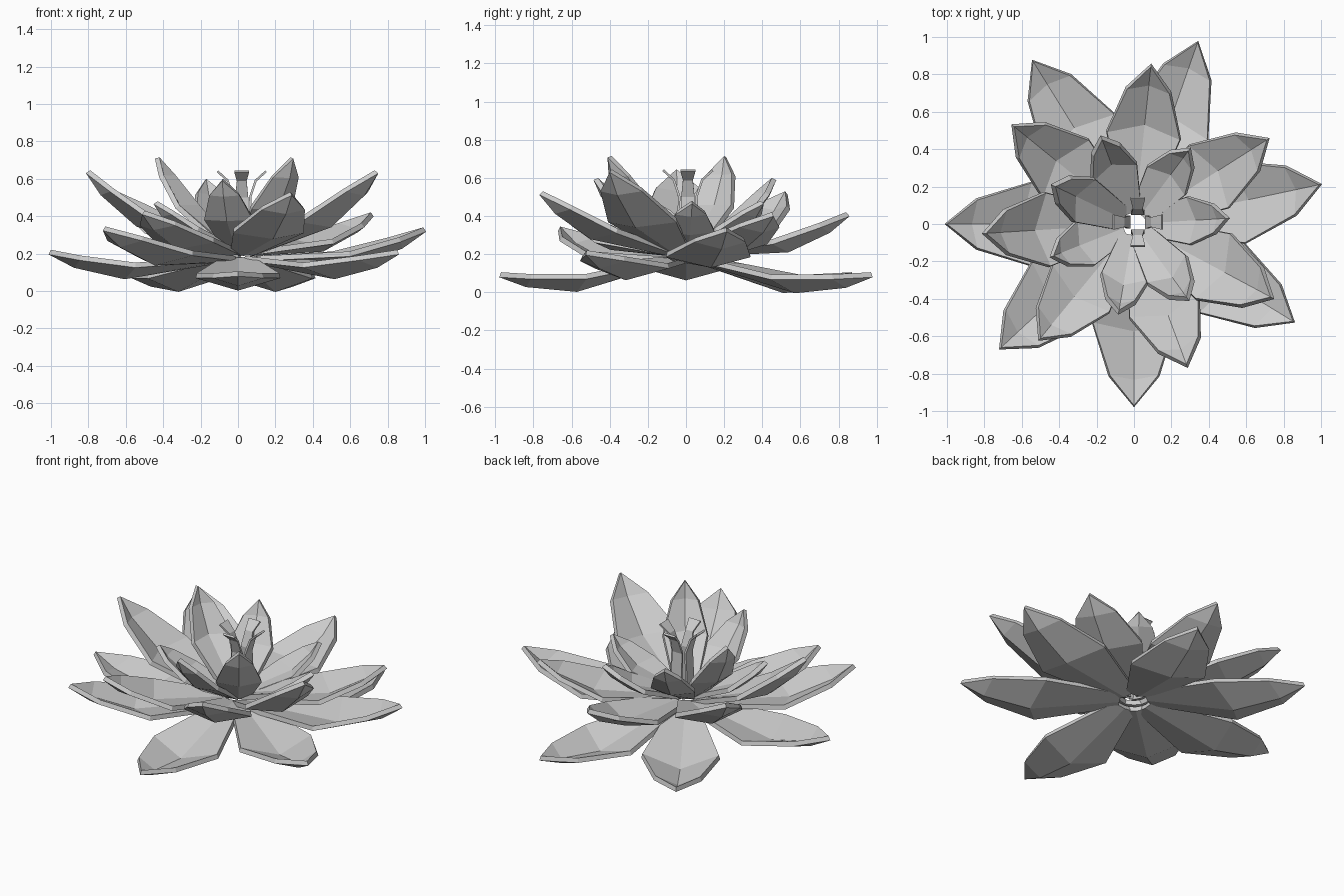
import bpy
from mathutils import Vector

if "Cube" in bpy.data.objects:
    bpy.data.objects.remove(bpy.data.objects["Cube"])


def make_mesh(name, verts, faces, thickness, offset):
    mesh = bpy.data.meshes.new(name)
    mesh.from_pydata(verts, [], faces)
    mesh.update()
    obj = bpy.data.objects.new(name, mesh)
    bpy.context.collection.objects.link(obj)
    mod = obj.modifiers.new("thickness", 'SOLIDIFY')
    mod.thickness = thickness
    mod.offset = offset
    return obj


# Petal: cupped three-point-wide strip from a narrow base to a pointed tip
def petal(name, tip, base_r, base_z, half_w, base_w):
    tip = Vector(tip)
    out = Vector((tip.x, tip.y, 0)).normalized()
    base = out * base_r + Vector((0, 0, base_z))
    chord = tip - base
    side = Vector((out.y, -out.x, 0))
    up = side.cross(chord).normalized()
    length = chord.length
    # rows: edge position, centre position, width factor, centre dip, edge dip
    rows = [(0, 0, base_w, 0, -.01), (.5, .56, 1, .122, .052),
            (.82, .85, .58, .07, .026)]
    verts, faces = [], []
    for s_edge, s_mid, w, dip, edge in rows:
        for k in (-1, 0, 1):
            verts.append(base + chord * (s_edge if k else s_mid)
                         + side * half_w * w * k
                         - up * length * (edge if k else dip))
    for r in range(2):
        for c in range(2):
            i = r * 3 + c
            faces.append((i, i + 1, i + 4, i + 3))
    verts.append(tip)
    faces += [(6, 7, 9), (7, 8, 9)]
    make_mesh(name, verts, faces, .028, -1)


# Three rings of seven petals, given by their tips
rings = [
    ("outer_petal", .09, .178, .22, .34, [
        (0, -.97, .105), (.85, -.52, .22), (.99, .21, .34), (.34, .97, .105),
        (-.54, .87, .105), (-1, 0, .22), (-.71, -.66, .345)]),
    ("middle_petal", .08, .215, .195, .36, [
        (.71, .45, .42), (.09, .84, .42), (-.64, .52, .53), (-.79, -.05, .645),
        (-.50, -.61, .43), (.28, -.75, .53), (.73, -.39, .645)]),
    ("inner_petal", .06, .245, .125, .5, [
        (.49, .03, .48), (.29, .39, .48), (-.17, .45, .60), (-.42, .20, .715),
        (-.43, -.17, .48), (-.08, -.46, .60), (.28, -.39, .715)]),
]
for name, r, z, w, bw, tips in rings:
    for i, t in enumerate(tips):
        petal(f"{name}_{i + 1}", t, r, z, w, bw)

# Four flared stamens around the centre: radius, height, half width
profile = [(.06, .22, .035), (.045, .5, .035), (.075, .59, .026), (.13, .64, .04)]
centre = Vector((.02, .01, 0))
for i, d in enumerate([(1, 0), (0, 1), (-1, 0), (0, -1)]):
    out = Vector((d[0], d[1], 0))
    side = Vector((-d[1], d[0], 0))
    verts = []
    for r, z, w in profile:
        p = centre + out * r + Vector((0, 0, z))
        verts += [p - side * w, p + side * w]
    faces = [(k, k + 1, k + 3, k + 2) for k in (0, 2, 4)]
    make_mesh(f"stamen_{i + 1}", verts, faces, .012, 0)
